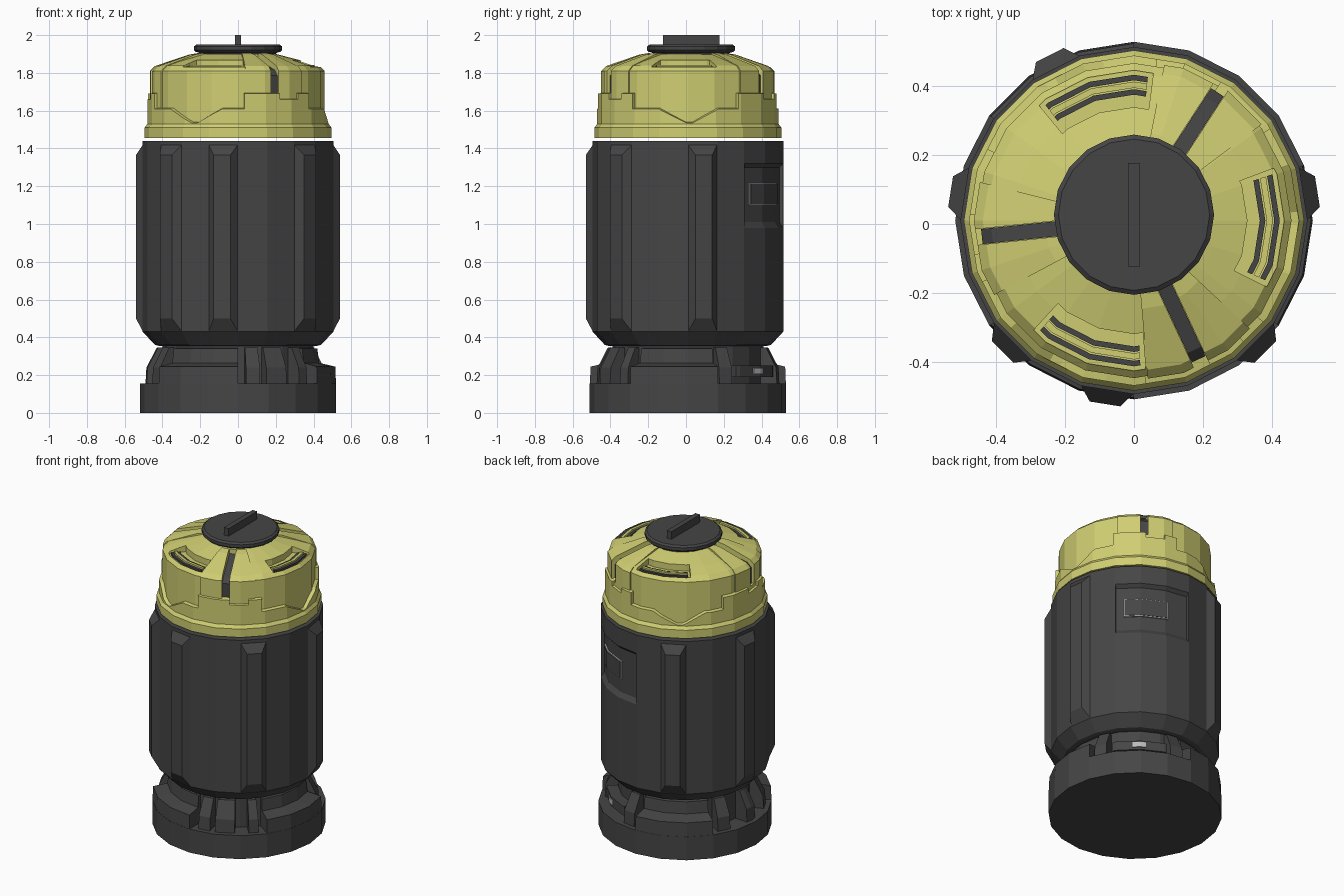
import bpy, bmesh, math
from mathutils import Vector

if "Cube" in bpy.data.objects:
    bpy.data.objects.remove(bpy.data.objects["Cube"])

SIDES, STEP, CY = 20, 18.0, 0.01


def material(name, rgb):
    m = bpy.data.materials.new(name)
    m.diffuse_color = (*rgb, 1)
    m.use_nodes = True
    m.node_tree.nodes["Principled BSDF"].inputs["Base Color"].default_value = m.diffuse_color
    return m


DARK = material("charcoal", (0.06, 0.06, 0.06))
YELLOW = material("yellow", (0.63, 0.62, 0.17))
SILVER = material("silver", (0.5, 0.5, 0.5))


def polar(r, a, z, cy=CY):
    """Point on a 20-sided prism of corner radius r at angle a."""
    k = math.cos(math.radians(9)) / math.cos(math.radians(a % STEP - 9))
    t = math.radians(a)
    return Vector((r * k * math.cos(t), r * k * math.sin(t) + cy, z))


def finish(name, bm, mat):
    bmesh.ops.remove_doubles(bm, verts=bm.verts, dist=1e-5)
    bmesh.ops.recalc_face_normals(bm, faces=bm.faces)
    me = bpy.data.meshes.new(name)
    bm.to_mesh(me)
    bm.free()
    ob = bpy.data.objects.new(name, me)
    bpy.context.collection.objects.link(ob)
    if mat:
        me.materials.append(mat)
    return ob


def revolve(name, profile, mat, cy=CY):
    """Solid of revolution from an open (r, z) profile, capped at both ends."""
    bm = bmesh.new()
    rings = [[bm.verts.new(polar(r, i * STEP, z, cy)) for i in range(SIDES)] for r, z in profile]
    for lo, hi in zip(rings, rings[1:]):
        for i in range(SIDES):
            j = (i + 1) % SIDES
            bm.faces.new((lo[i], lo[j], hi[j], hi[i]))
    bm.faces.new(rings[0])
    bm.faces.new(rings[-1])
    return finish(name, bm, mat)


def sectors(name, profile, spans, mat):
    """Closed (r, z) profile swept round each angular span."""
    bm = bmesh.new()
    n = len(profile)
    for a0, a1 in spans:
        mids = [k * STEP for k in range(-30, 60) if a0 + 0.01 < k * STEP < a1 - 0.01]
        rings = [[bm.verts.new(polar(r, a, z)) for r, z in profile] for a in [a0, *mids, a1]]
        for p, q in zip(rings, rings[1:]):
            for i in range(n):
                j = (i + 1) % n
                bm.faces.new((p[i], p[j], q[j], q[i]))
        bm.faces.new(rings[0])
        bm.faces.new(rings[-1])
    return finish(name, bm, mat)


def radial_bars(name, profile, width, angles, mat):
    """Upright (r, z) profile given a thickness and set at each angle."""
    bm = bmesh.new()
    n = len(profile)
    for a in angles:
        t = math.radians(a)
        out, side = Vector((math.cos(t), math.sin(t), 0)), Vector((-math.sin(t), math.cos(t), 0))
        p, q = [[bm.verts.new(out * r + side * s + Vector((0, CY, z))) for r, z in profile]
                for s in (-width / 2, width / 2)]
        for i in range(n):
            j = (i + 1) % n
            bm.faces.new((p[i], p[j], q[j], q[i]))
        bm.faces.new(p)
        bm.faces.new(q)
    return finish(name, bm, mat)


def cut(targets, cutter):
    cutter.hide_render = True
    for ob in targets:
        mod = ob.modifiers.new("cut", 'BOOLEAN')
        mod.operation, mod.solver, mod.object = 'DIFFERENCE', 'EXACT', cutter
        bpy.context.view_layer.objects.active = ob
        bpy.ops.object.modifier_apply(modifier=mod.name)
    bpy.data.objects.remove(cutter)


# Base: foot, central column, raised blocks and struts in the notches
revolve("base_foot", [(0.52, 0), (0.52, 0.155)], DARK)
revolve("base_column", [(0.40, 0.15), (0.40, 0.37)], DARK)
sectors("base_blocks", [(0.38, 0.15), (0.519, 0.15), (0.515, 0.245), (0.43, 0.265), (0.42, 0.34), (0.38, 0.345)],
        [(216, 270), (-36, 18), (90, 144)], DARK)
sectors("base_struts", [(0.38, 0.15), (0.49, 0.15), (0.485, 0.24), (0.43, 0.345), (0.38, 0.345)],
        [(275, 284), (288, 302), (312, 319), (20, 29), (76, 86), (149, 159), (175, 185), (201, 211)], DARK)
sectors("base_window", [(0.38, 0.19), (0.47, 0.19), (0.47, 0.25), (0.38, 0.25)], [(33, 74)], DARK)
sectors("base_light", [(0.44, 0.205), (0.476, 0.205), (0.476, 0.238), (0.44, 0.238)], [(48, 58)], SILVER)

# Body with a recessed panel at the back right
body = revolve("body", [(0.42, 0.355), (0.44, 0.36), (0.505, 0.43), (0.505, 1.41), (0.505, 1.44)], DARK)
cut([body], sectors("panel_cutter", [(0.485, 1.01), (0.505, 0.98), (0.6, 0.98), (0.6, 1.32), (0.505, 1.32),
                                     (0.485, 1.30)], [(36.5, 89.5)], None))
sectors("panel_frame", [(0.47, 1.10), (0.494, 1.10), (0.494, 1.22), (0.47, 1.22)], [(42, 74)], SILVER)
sectors("panel_screen", [(0.47, 1.106), (0.497, 1.106), (0.497, 1.214), (0.47, 1.214)], [(42.7, 73.3)], DARK)

# Body ribs: chamfered pads on six facets
bm = bmesh.new()
for a in (9, 117, 171, 225, 261, 315):
    t = math.radians(a)
    out, side = Vector((math.cos(t), math.sin(t), 0)), Vector((-math.sin(t), math.cos(t), 0))
    loops = []
    for r, w, z0, z1 in ((0.497, 0.078, 0.43, 1.42), (0.54, 0.045, 0.50, 1.365)):
        loops.append([bm.verts.new(out * r + side * s + Vector((0, CY, z)))
                      for s, z in ((-w, z0), (w, z0), (w, z1), (-w, z1))])
    for i in range(4):
        j = (i + 1) % 4
        bm.faces.new((loops[0][i], loops[0][j], loops[1][j], loops[1][i]))
    bm.faces.new(loops[0])
    bm.faces.new(loops[1])
finish("body_ribs", bm, DARK)

# Yellow head: lower lip, dome and raised pads around the slots
SLOTS = (-65, 57, 186)
VENTS = [(a - 23.5, a + 23.5) for a in (-3, 106, 251)]
revolve("head_lip", [(0.495, 1.455), (0.495, 1.51), (0.48, 1.53), (0.45, 1.53)], YELLOW)
dome = revolve("head_dome", [(0.458, 1.50), (0.458, 1.81), (0.43, 1.838), (0.35, 1.862), (0.24, 1.89), (0.20, 1.90)],
               YELLOW)
pads = sectors("head_pads", [(0.21, 1.80), (0.21, 1.905), (0.26, 1.897), (0.44, 1.836), (0.466, 1.81), (0.466, 1.60),
                             (0.40, 1.60)], [(a - 20, a + 22) for a in SLOTS], YELLOW)
cut([dome, pads], radial_bars("slot_cutter", [(0.2, 1.86), (0.41, 1.805), (0.435, 1.78), (0.435, 1.685), (0.6, 1.685),
                                              (0.6, 2), (0.2, 2)], 0.046, SLOTS, None))
radial_bars("slot_inlays", [(0.2, 1.87), (0.415, 1.815), (0.445, 1.785), (0.445, 1.68), (0.2, 1.68)], 0.044,
            SLOTS, DARK)

# Vents: sunken pockets with dark curved slits and a yellow bar between
cut([dome], sectors("vent_cutter", [(0.33, 1.826), (0.437, 1.822), (0.437, 1.95), (0.33, 1.95)], VENTS, None))
for i, (r, z, w, mat) in enumerate(((0.374, 1.835, 0.016, DARK), (0.395, 1.843, 0.018, YELLOW),
                                    (0.416, 1.835, 0.016, DARK))):
    sectors(f"vent_bars_{i}", [(r - w / 2, 1.815), (r + w / 2, 1.815), (r + w / 2, z), (r - w / 2, z)],
            [(a + 2, b - 2) for a, b in VENTS], mat)

# Skirt: stepped and notched band, same outline three times round
outline = [(202, 1.69), (202, 1.61), (221, 1.61), (239, 1.535), (243, 1.535), (260, 1.61), (274, 1.61),
           (274, 1.69), (298, 1.69), (298, 1.66), (312, 1.66), (312, 1.69)]
nodes = [(a + 120 * k, z) for k in range(3) for a, z in outline]
nodes.append((562, 1.69))
path = []
for (a0, z0), (a1, z1) in zip(nodes, nodes[1:]):
    path.append((a0, z0))
    path += [(k * STEP, z0 + (z1 - z0) * (k * STEP - a0) / (a1 - a0))
             for k in range(10, 33) if a0 + 0.01 < k * STEP < a1 - 0.01]
bm = bmesh.new()
rings = [[bm.verts.new(polar(r, a, z)) for r, z in ((0.44, 1.5), (0.48, 1.5), (0.48, top), (0.44, top + 0.008))]
         for a, top in path]
for p, q in zip(rings, rings[1:] + rings[:1]):
    for i in range(4):
        j = (i + 1) % 4
        bm.faces.new((p[i], p[j], q[j], q[i]))
bmesh.ops.dissolve_degenerate(bm, dist=1e-5, edges=bm.edges)
finish("head_skirt", bm, YELLOW)

# Cap and its upright grip
revolve("cap", [(0.20, 1.87), (0.20, 1.905), (0.225, 1.912), (0.233, 1.92), (0.233, 1.94), (0.22, 1.95)], DARK, 0.027)
bpy.ops.mesh.primitive_cube_add(size=1, location=(0, 0.027, 1.97))
grip = bpy.context.object
grip.name = "cap_grip"
grip.scale = (0.034, 0.30, 0.06)
grip.data.materials.append(DARK)
